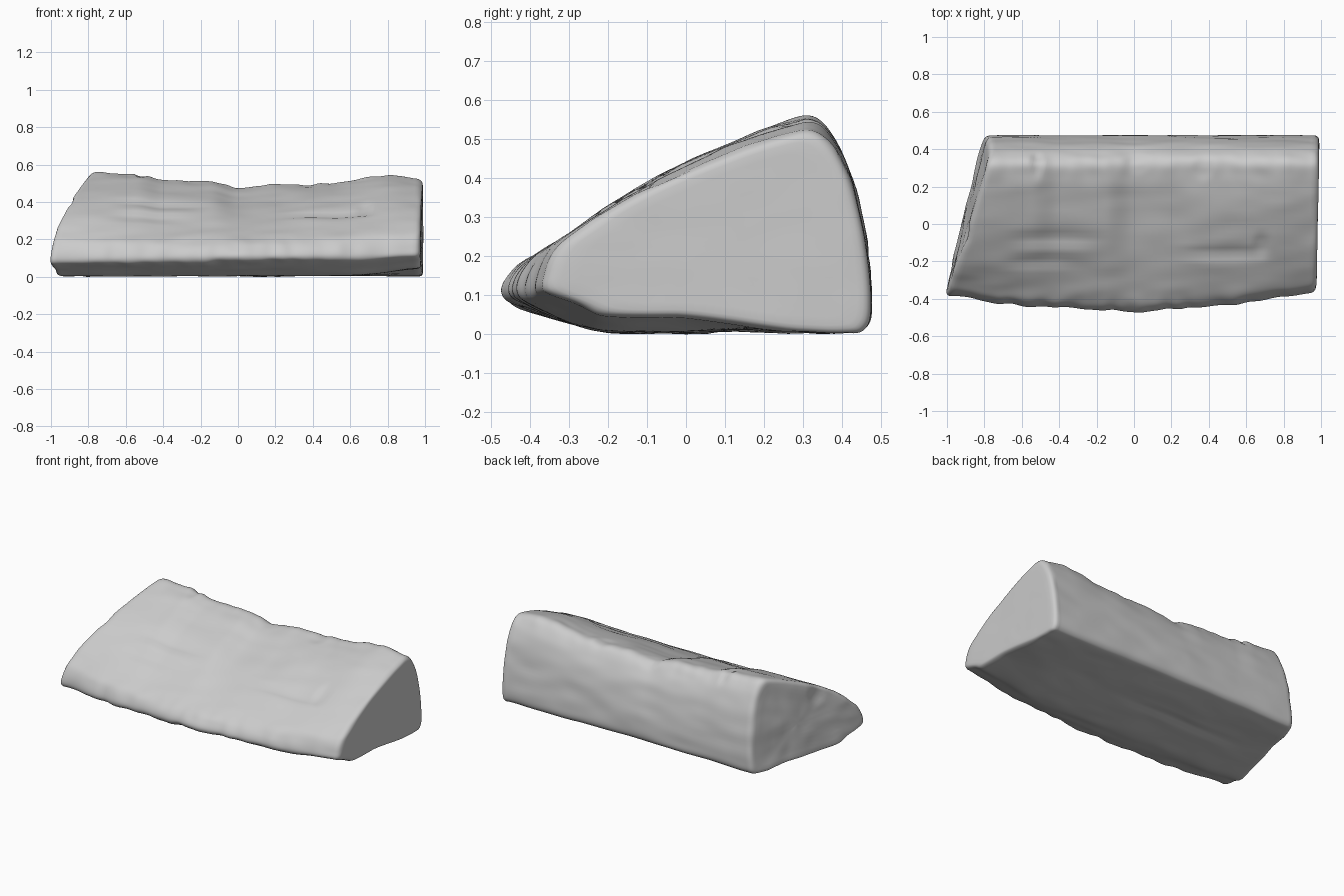
import bpy, bmesh, math
from mathutils import Vector, noise

old = bpy.data.objects.get("Cube")
if old:
    bpy.data.objects.remove(old)

# Cross-section (y, z), from the nose over the slope, down the back, along the base
PROFILE = [(-.47, .115), (-.455, .16), (-.41, .203), (-.3, .267), (-.1, .379), (.1, .464),
           (.24, .512), (.325, .525), (.383, .475), (.428, .38), (.46, .24), (.474, .1),
           (.462, .025), (.4, .008), (.2, .017), (0, .012), (-.2, .014), (-.33, .045), (-.435, .083)]
# Along the length: x, nose y, ridge height
STATIONS = [(-1, -.385, .56), (-.7, -.425, .56), (-.55, -.435, .555), (-.4, -.44, .525),
            (-.15, -.46, .515), (0, -.47, .487), (.2, -.455, .503), (.5, -.43, .51),
            (.8, -.39, .545), (1, -.365, .525)]
# Soft hollows and ledges: x, y, z, half sizes, depth
DENTS = [(-.42, -.08, .39, .24, .04, .08, .012), (-.5, -.2, .32, .2, .03, .06, .008),
         (.48, -.16, .35, .24, .03, .06, .014), (.1, 0, .43, .2, .3, .2, .012),
         (-.52, .33, .55, .03, .08, .06, .012), (.02, .33, .5, .06, .06, .06, .008),
         (.37, .3, .5, .05, .06, .06, .008), (-.92, -.05, .38, .05, .06, .07, .015),
         (-.25, .1, .01, .45, .03, .06, .010), (.68, -.12, .38, .04, .06, .06, .010)]


def catmull(points, steps):
    """Smooth closed loop through the points."""
    out, n = [], len(points)
    for i in range(n):
        a, b, c, d = (Vector(points[(i + k) % n]) for k in (-1, 0, 1, 2))
        for s in range(steps):
            t = s / steps
            out.append(.5 * (2 * b + (c - a) * t + (2 * a - 5 * b + 4 * c - d) * t * t
                             + (3 * b - a - 3 * c + d) * t ** 3))
    return out


def ramp(value, start, end):
    """Smooth step from 0 to 1."""
    t = max(0, min(1, (value - start) / (end - start)))
    return t * t * (3 - 2 * t)


def station(x):
    """Nose position and ridge height at x."""
    for p, q in zip(STATIONS, STATIONS[1:]):
        if x <= q[0]:
            t = ramp(x, p[0], q[0])
            return p[1] + (q[1] - p[1]) * t, p[2] + (q[2] - p[2]) * t
    return STATIONS[-1][1:]


def along(u, y, z):
    """x between the slanted end (u = 0) and the square end (u = 1)."""
    left = -.815 - .25 * (.45 - y) + .11 * z
    right = .982 + .02 * y
    return left + (right - left) * u


def place(u, yz, shrink):
    """Put a section point on the slab."""
    y, z = yz
    x = along(u, y, z)
    nose, ridge = station(x)
    # Ridge height follows the stations; the nose is cut back along the slope
    if z > .12:
        z += (ridge - .525) * ((z - .12) / .4) ** 1.3
    front = ramp(-y, .15, .45)
    shift = (nose + .47) * front
    y += shift
    z += .45 * shift * ramp(z, .1, .2) - .02 * max(0, -x) * front * ramp(z, .02, .1)
    # The base rises towards the front of the square end and along the back edge
    base = max(0, 1 - z / .16)
    z += .045 * ramp(x, .6, 1) * ramp(-y, -.3, .05) * base
    z += .012 * max(0, 1 - x * x) * ramp(y, .25, .42) * base
    cy, cz = .12, .24
    y, z = cy + (y - cy) * shrink, cz + (z - cz) * shrink
    return Vector((along(u, y, z), y, z))


# Rows along the length, with rounded rims and concentric rings on both ends
loop = catmull(PROFILE, 7)
rim = [(0, s / 10) for s in range(1, 10)] + [(.001, .94), (.003, .966), (.007, .988)]
rows = rim + [(.014 + .972 * i / 110, 1) for i in range(111)] + [(1 - u, s) for u, s in reversed(rim)]

bm = bmesh.new()
rings = [[bm.verts.new(place(u, p, s)) for p in loop] for u, s in rows]
count = len(loop)
for a, b in zip(rings, rings[1:]):
    for i in range(count):
        j = (i + 1) % count
        bm.faces.new((a[i], a[j], b[j], b[i]))
for ring in (rings[0], rings[-1]):
    centre = bm.verts.new(sum((v.co for v in ring), Vector()) / count)
    for i in range(count):
        bm.faces.new((ring[i], ring[(i + 1) % count], centre))
bmesh.ops.recalc_face_normals(bm, faces=bm.faces)
bm.normal_update()

# Weathered surface: strata running lengthways, chipped ridge, hollows
moves = []
for v in bm.verts:
    p = v.co
    amount = .006 * noise.noise(Vector((p.x * 2.5, p.y * 5, p.z * 5)))
    amount += .004 * noise.noise(Vector((p.x * 5, p.y * 13, p.z * 13)))
    edge = math.exp(-((p.y - .32) / .08) ** 2 - ((p.z - .53) / .08) ** 2)
    edge += math.exp(-((p.y + .44) / .05) ** 2)
    flat = .25 if p.x > .965 else 1
    amount += .010 * edge * noise.noise(Vector((p.x * 12, p.y * 6, p.z * 6)))
    for x, y, z, sx, sy, sz, depth in DENTS:
        d = ((p.x - x) / sx) ** 2 + ((p.y - y) / sy) ** 2 + ((p.z - z) / sz) ** 2
        amount -= depth * math.exp(-d * d)
    moves.append(v.normal * amount * flat)
for v, m in zip(bm.verts, moves):
    v.co += m

# Rest on the ground
low = min(v.co.z for v in bm.verts)
bmesh.ops.translate(bm, verts=bm.verts, vec=(0, 0, -low))

mesh = bpy.data.meshes.new("stone_slab")
bm.to_mesh(mesh)
bm.free()
slab = bpy.data.objects.new("stone_slab", mesh)
bpy.context.collection.objects.link(slab)

stone = bpy.data.materials.new("pale grey stone")
stone.use_nodes = True
colour = (.6, .6, .6, 1)
stone.diffuse_color = colour
stone.node_tree.nodes["Principled BSDF"].inputs["Base Color"].default_value = colour
mesh.materials.append(stone)

bpy.ops.object.select_all(action="DESELECT")
slab.select_set(True)
bpy.context.view_layer.objects.active = slab
bpy.ops.object.shade_smooth_by_angle(angle=math.radians(50))
